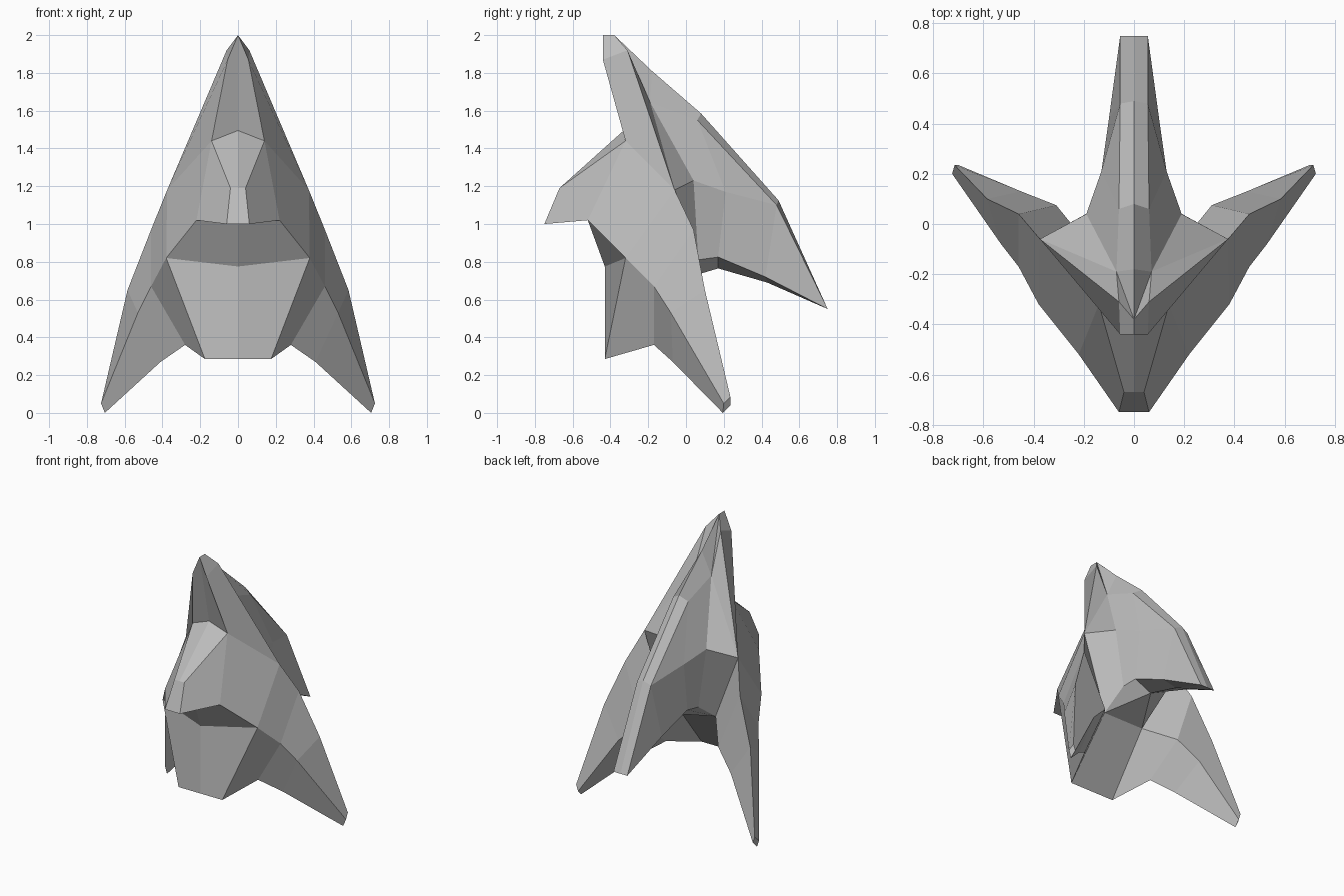
import bpy
import bmesh

cube = bpy.data.objects.get("Cube")
if cube:
    bpy.data.objects.remove(cube, do_unlink=True)

grey = bpy.data.materials.new("plain_grey")
grey.use_nodes = True
grey.diffuse_color = (0.5, 0.5, 0.5, 1)
grey.node_tree.nodes["Principled BSDF"].inputs["Base Color"].default_value = grey.diffuse_color

bm = bmesh.new()
points = {}


def point(name, x, y, z):
    """Add a named corner on the +x half."""
    points[name] = bm.verts.new((x, y, z))


def centre(name):
    """Add the corner's foot on the mirror plane."""
    x, y, z = points[name].co
    point(name + "_mid", 0, y, z)


def panels(*descriptions):
    """Each description is one flat panel, given by its corner names."""
    for text in descriptions:
        bm.faces.new([points[name] for name in text.split()])


# Forehead horn and the long side ridge
point("horn_front", 0, -.44, 2)
point("horn_back", 0, -.38, 2)
point("horn_low", .055, -.44, 1.87)
point("ridge_top", .06, -.31, 1.92)
point("ridge_side", .375, -.06, 1.18)
point("ridge_mid", .46, .04, .97)
point("ridge_low", .585, .1, .65)

# Beak and cheek
point("brow_top", 0, -.33, 1.495)
point("brow", .14, -.32, 1.44)
point("beak_top", .04, -.67, 1.19)
point("beak_tip", .06, -.75, 1)
point("mouth", .22, -.52, 1.02)
point("jaw", .38, -.32, .82)
point("jaw_mid", .46, -.17, .67)
point("jaw_low", .53, -.08, .53)

# Chin and throat
point("lip_mid", 0, -.43, .775)
point("chin", .175, -.43, .285)
point("cheek_base", .28, -.17, .36)
point("throat", .16, -.11, .68)

# Side spikes
point("spike_base", .41, -.07, .27)
point("spike_root", .31, .075, .57)
point("spike_inner", .45, .13, .435)
point("tip_outer", .725, .2, .05)
point("tip_front", .705, .195, 0)
point("tip_back", .715, .235, .085)
point("tip_inner", .7, .235, .04)

# Back of the skull and the rear fin
point("skull_top", 0, -.18, 1.81)
point("skull_side", .07, -.19, 1.645)
point("neck_side", .19, .04, 1.23)
point("neck_base", .145, .065, .81)
point("fin_start", .06, .06, 1.55)
point("fin_crown", 0, .08, 1.585)
point("fin_bend", .055, .48, 1.1)
point("fin_spine", 0, .49, 1.125)
point("fin_side", .13, .21, 1.17)
point("fin_base", .13, .17, .825)
point("fin_under", .1, .42, .72)
point("fin_end", .055, .75, .55)
point("keel", 0, .17, .765)
point("keel_back", 0, .43, .69)

for name in ("beak_top", "beak_tip", "mouth", "chin", "throat", "fin_end"):
    centre(name)

# Horn
panels("horn_front horn_low brow brow_top",
       "horn_front horn_back ridge_top horn_low",
       "horn_low ridge_top ridge_side brow")

# Beak, with a flat palate and a sloping mouth below it
panels("brow_top brow beak_top beak_top_mid",
       "beak_top_mid beak_top beak_tip beak_tip_mid",
       "brow mouth beak_tip beak_top",
       "beak_tip_mid beak_tip mouth mouth_mid",
       "mouth_mid mouth jaw lip_mid")

# Cheek, following the ridge down to the spike tip
panels("brow ridge_side jaw mouth",
       "ridge_side ridge_mid jaw_mid jaw",
       "ridge_mid ridge_low jaw_low jaw_mid",
       "ridge_low tip_back tip_outer jaw_low")

# Chin plate, jaw underside and throat
panels("lip_mid jaw chin chin_mid",
       "jaw jaw_mid cheek_base chin",
       "chin_mid chin throat throat_mid",
       "chin cheek_base throat",
       "throat cheek_base spike_root",
       "throat_mid throat keel",
       "throat neck_base fin_base keel")

# Spike
panels("jaw_mid jaw_low spike_base cheek_base",
       "jaw_low tip_outer tip_front spike_base",
       "cheek_base spike_base spike_inner spike_root",
       "spike_base tip_front tip_inner spike_inner",
       "tip_outer tip_back tip_inner tip_front",
       "tip_back ridge_low spike_inner tip_inner",
       "ridge_low ridge_mid spike_root spike_inner",
       "ridge_mid ridge_side throat spike_root")

# Skull and the back of the ridge
panels("horn_back skull_top skull_side",
       "horn_back skull_side ridge_top",
       "ridge_top skull_side ridge_side",
       "ridge_side skull_side neck_side",
       "ridge_side neck_side neck_base throat",
       "skull_top fin_crown fin_start skull_side",
       "skull_side fin_start fin_side neck_side",
       "neck_side fin_side fin_base neck_base")

# Fin
panels("fin_crown fin_spine fin_bend fin_start",
       "fin_spine fin_end_mid fin_end fin_bend",
       "fin_start fin_bend fin_side",
       "fin_side fin_bend fin_under fin_base",
       "fin_bend fin_end fin_under",
       "fin_base fin_under keel_back keel",
       "fin_under fin_end keel_back",
       "fin_end fin_end_mid keel_back")

# Mirror the half, weld the middle and face everything outward
half = bm.verts[:] + bm.edges[:] + bm.faces[:]
bmesh.ops.mirror(bm, geom=half, axis="X", merge_dist=0.0005)
bmesh.ops.remove_doubles(bm, verts=bm.verts[:], dist=0.0005)
bmesh.ops.recalc_face_normals(bm, faces=bm.faces[:])

mesh = bpy.data.meshes.new("crested_head")
bm.to_mesh(mesh)
bm.free()
mesh.materials.append(grey)
head = bpy.data.objects.new("crested_head", mesh)
bpy.context.scene.collection.objects.link(head)
